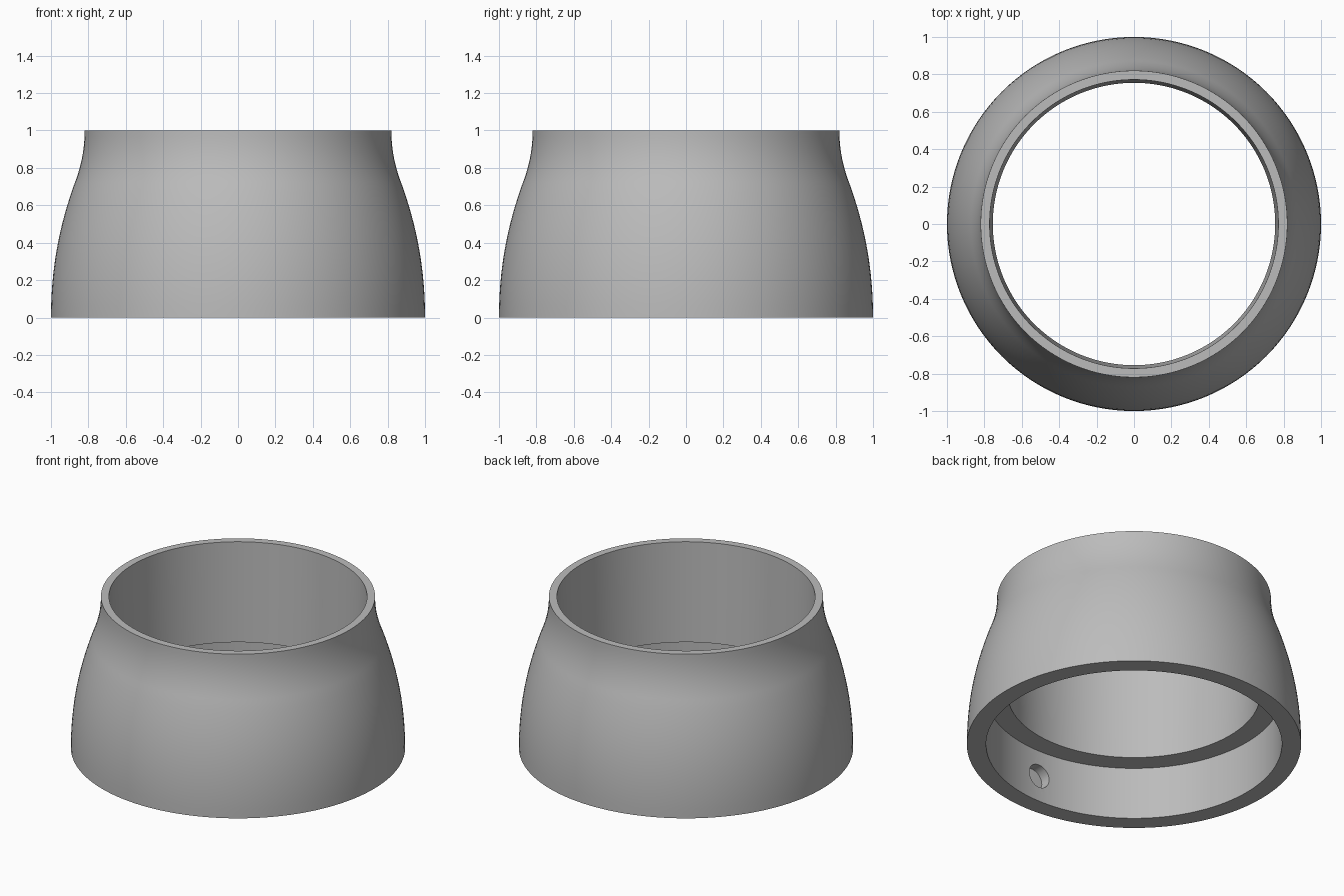
import bpy, bmesh, math
from mathutils import Vector, Matrix
from mathutils.geometry import interpolate_bezier

SEGMENTS = 128
CAVITY_RADIUS, CAVITY_HEIGHT = 0.885, 0.345
HOLE_RADIUS, HOLE_DEPTH = 0.077, 0.065

cube = bpy.data.objects.get("Cube")
if cube:
    bpy.data.objects.remove(cube, do_unlink=True)

# Single grey material
grey = bpy.data.materials.new("plain_grey")
grey.use_nodes = True
colour = (0.5, 0.5, 0.5, 1)
grey.diffuse_color = colour
grey.node_tree.nodes["Principled BSDF"].inputs["Base Color"].default_value = colour


def add_object(name, bm):
    bmesh.ops.recalc_face_normals(bm, faces=bm.faces)
    mesh = bpy.data.meshes.new(name)
    bm.to_mesh(mesh)
    bm.free()
    mesh.materials.append(grey)
    obj = bpy.data.objects.new(name, mesh)
    bpy.context.collection.objects.link(obj)
    return obj


def curve(points, steps):
    return interpolate_bezier(*[Vector((r, 0, z)) for r, z in points], steps)


# Outer wall: a convex belly flowing into a concave neck
belly = curve([(1, 0), (1, 0.28), (0.95, 0.5), (0.88, 0.7)], 14)
neck = curve([(0.88, 0.7), (0.845, 0.79), (0.82, 0.88), (0.82, 1)], 12)

# Inner wall: tapered bore, flat ledge, straight lower cavity
bore = [Vector((r, 0, z)) for r, z in [
    (0.772, 1), (0.755, CAVITY_HEIGHT),
    (CAVITY_RADIUS, CAVITY_HEIGHT), (CAVITY_RADIUS, 0)]]

# Revolve the closed profile into the collar
bm = bmesh.new()
profile = [bm.verts.new(p) for p in belly + neck[1:] + bore]
edges = [bm.edges.new((a, b)) for a, b in zip(profile, profile[1:] + profile[:1])]
bmesh.ops.spin(bm, geom=profile + edges, axis=(0, 0, 1), cent=(0, 0, 0),
               angle=math.tau, steps=SEGMENTS, use_merge=True)
bmesh.ops.remove_doubles(bm, verts=bm.verts, dist=0.0001)
collar = add_object("collar", bm)

# Blind round socket in the front of the cavity wall
inner_end = CAVITY_RADIUS - 0.1
outer_end = CAVITY_RADIUS + HOLE_DEPTH
bm = bmesh.new()
bmesh.ops.create_cone(
    bm, cap_ends=True, segments=32, radius1=HOLE_RADIUS, radius2=HOLE_RADIUS,
    depth=outer_end - inner_end,
    matrix=Matrix.Translation((0, -(inner_end + outer_end) / 2, CAVITY_HEIGHT / 2))
    @ Matrix.Rotation(math.pi / 2, 4, "X"))
cutter = add_object("socket_cutter", bm)
cutter.hide_render = True

socket = collar.modifiers.new("socket", "BOOLEAN")
socket.operation = "DIFFERENCE"
socket.solver = "EXACT"
socket.object = cutter
bpy.context.view_layer.objects.active = collar
collar.select_set(True)
cutter.select_set(False)
bpy.ops.object.modifier_apply(modifier=socket.name)
bpy.data.objects.remove(cutter, do_unlink=True)

# Smooth walls with crisp rims
bpy.ops.object.shade_smooth_by_angle(angle=math.radians(30))
